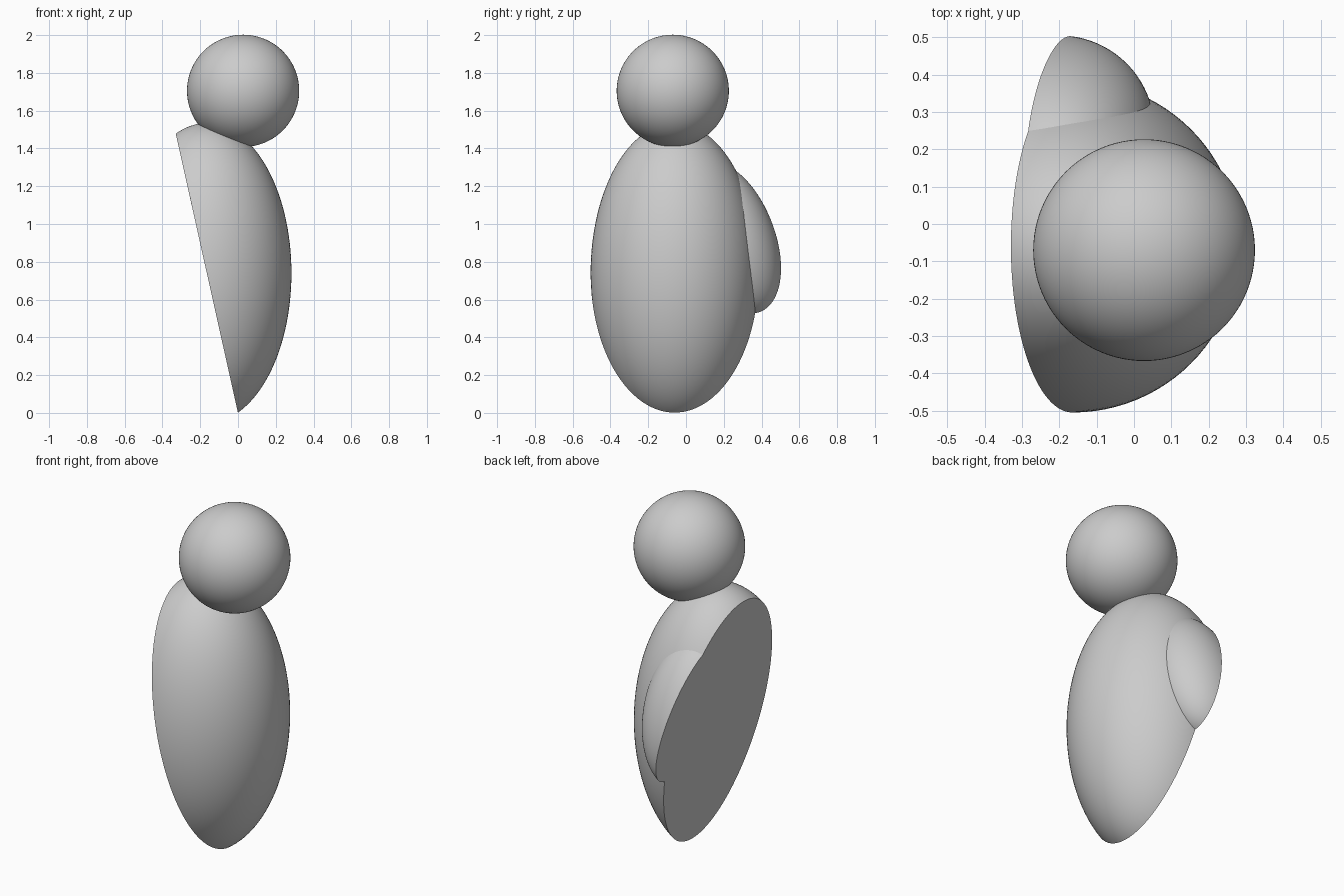
import bpy
import bmesh
import math
from mathutils import Vector, Matrix

if "Cube" in bpy.data.objects:
    bpy.data.objects.remove(bpy.data.objects["Cube"], do_unlink=True)

# One plain grey for the whole figure
GREY = (0.6, 0.6, 0.6, 1)
grey = bpy.data.materials.new("plain_grey")
grey.diffuse_color = GREY
grey.use_nodes = True
grey.node_tree.nodes["Principled BSDF"].inputs["Base Color"].default_value = GREY

# Slanted plane that slices the body and the back bump
CUT_POINT = Vector((-0.165, 0, 0.74))
CUT_NORMAL = Vector((0.74, 0, 0.165)).normalized()


def ellipsoid(name, centre, radii, tilt=0, sliced=False):
    """Smooth ellipsoid, tilted about x, optionally sliced flat and capped."""
    bm = bmesh.new()
    bmesh.ops.create_uvsphere(bm, u_segments=96, v_segments=64, radius=1)
    bm.transform(Matrix.Translation(centre) @ Matrix.Rotation(tilt, 4, "X")
                 @ Matrix.Diagonal((*radii, 1)))
    if sliced:
        cut = bmesh.ops.bisect_plane(
            bm, geom=bm.verts[:] + bm.edges[:] + bm.faces[:], dist=0.0001,
            plane_co=CUT_POINT, plane_no=CUT_NORMAL, clear_inner=True)
        rim = [e for e in cut["geom_cut"] if isinstance(e, bmesh.types.BMEdge)]
        bmesh.ops.contextual_create(bm, geom=rim)
        bmesh.ops.recalc_face_normals(bm, faces=bm.faces)
    mesh = bpy.data.meshes.new(name)
    bm.to_mesh(mesh)
    bm.free()
    mesh.materials.append(grey)
    obj = bpy.data.objects.new(name, mesh)
    bpy.context.collection.objects.link(obj)
    bpy.ops.object.select_all(action="DESELECT")
    obj.select_set(True)
    bpy.context.view_layer.objects.active = obj
    bpy.ops.object.shade_smooth_by_angle(angle=math.radians(30))
    return obj


ellipsoid("head", (0.027, -0.07, 1.705), (0.297, 0.297, 0.297))
ellipsoid("body", (-0.165, -0.06, 0.74), (0.448, 0.445, 0.794), sliced=True)
ellipsoid("back_bump", (-0.2, 0.25, 0.915), (0.255, 0.224, 0.428),
          tilt=math.radians(19.5), sliced=True)
